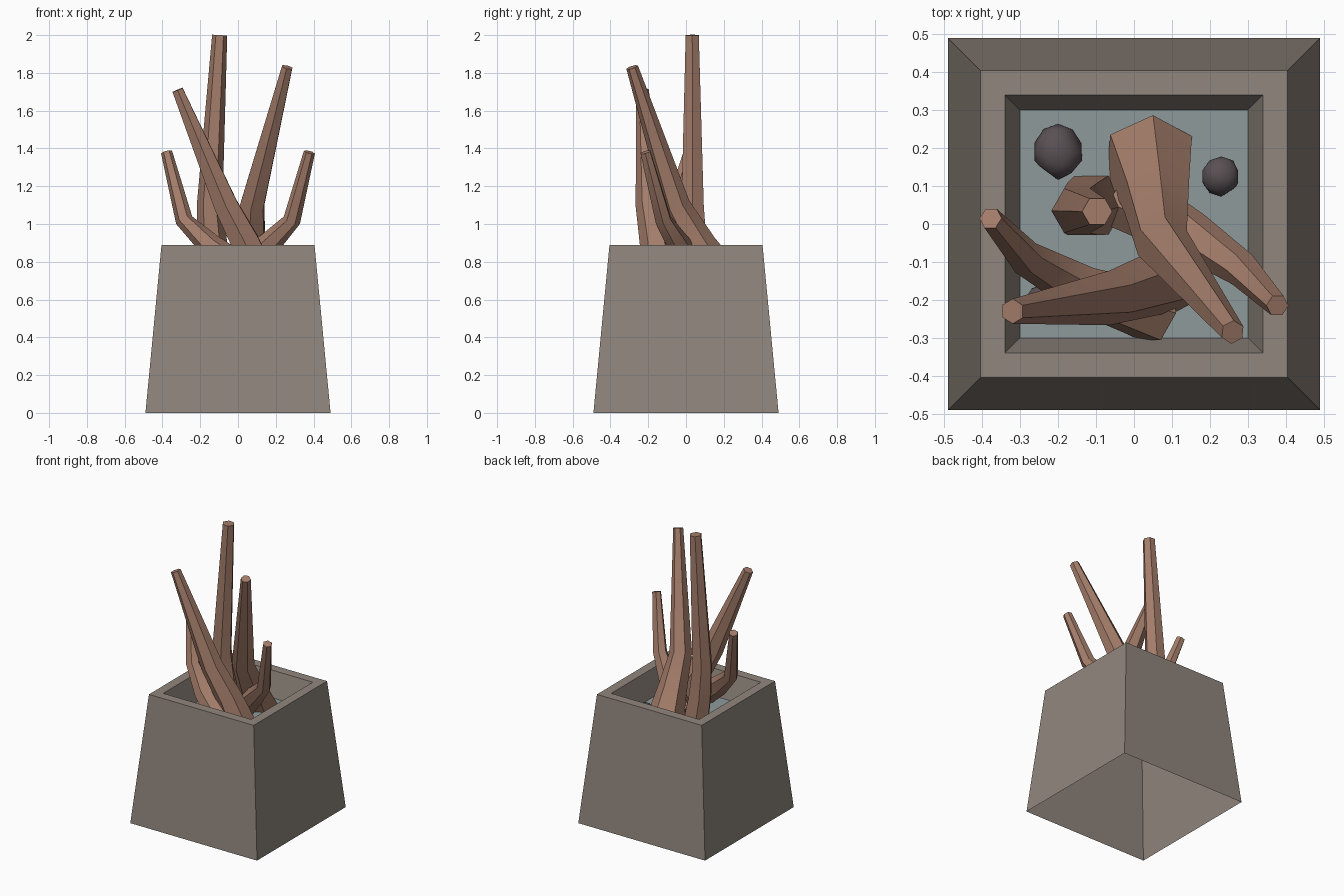
import bpy, bmesh, math, random
from mathutils import Vector

if "Cube" in bpy.data.objects:
    bpy.data.objects.remove(bpy.data.objects["Cube"])

random.seed(4)


def material(name, rgb):
    m = bpy.data.materials.new(name)
    m.diffuse_color = (*rgb, 1)
    m.use_nodes = True
    m.node_tree.nodes["Principled BSDF"].inputs["Base Color"].default_value = m.diffuse_color
    return m


STONE = material("stone", (0.28, 0.24, 0.205))
WOOD = material("wood", (0.37, 0.205, 0.145))
WATER = material("pale_bed", (0.27, 0.32, 0.33))
ROCK = material("dark_rock", (0.10, 0.08, 0.085))


def finish(name, bm, mat, smooth=None):
    me = bpy.data.meshes.new(name)
    bm.to_mesh(me)
    bm.free()
    ob = bpy.data.objects.new(name, me)
    bpy.context.collection.objects.link(ob)
    me.materials.append(mat)
    if smooth:
        bpy.ops.object.select_all(action='DESELECT')
        ob.select_set(True)
        bpy.context.view_layer.objects.active = ob
        bpy.ops.object.shade_smooth_by_angle(angle=math.radians(smooth))
    return ob


def bridge(bm, a, b):
    n = len(a)
    for i in range(n):
        j = (i + 1) % n
        bm.faces.new((a[i], a[j], b[j], b[i]))


def square(bm, h, z):
    return [bm.verts.new((sx * h, sy * h, z))
            for sx, sy in ((-1, -1), (1, -1), (1, 1), (-1, 1))]


# Tapered square planter, open underneath
bm = bmesh.new()
rings = [square(bm, h, z) for h, z in
         ((0.49, 0), (0.405, 0.89), (0.34, 0.89), (0.30, 0.72))]
for a, b in zip(rings, rings[1:]):
    bridge(bm, a, b)
finish("planter", bm, STONE)

# Flat bed inside the planter
bm = bmesh.new()
bm.faces.new(square(bm, 0.30, 0.72))
finish("planter_bed", bm, WATER)


# Tapered bare branches: (x, y, z, radius) along each path
def branch(name, path, turn=0.0, sides=6):
    bm = bmesh.new()
    pts = [Vector(p[:3]) for p in path]
    loops = []
    for i, p in enumerate(pts):
        t = (pts[min(i + 1, len(pts) - 1)] - pts[max(i - 1, 0)]).normalized()
        u = Vector((0, 1, 0)).cross(t).normalized()
        v = t.cross(u)
        r = path[i][3]
        loops.append([bm.verts.new(p + r * (math.cos(a) * u + math.sin(a) * v))
                      for a in (turn + math.tau * k / sides for k in range(sides))])
    for a, b in zip(loops, loops[1:]):
        bridge(bm, a, b)
    bm.faces.new(loops[0][::-1])
    bm.faces.new(loops[-1])
    finish(name, bm, WOOD, 50)


branch("tall_branch", [(-0.11, 0.05, 0.70, 0.09), (-0.135, 0.04, 0.88, 0.08),
                       (-0.15, 0.035, 1.10, 0.068), (-0.097, 0.033, 2.0, 0.04)])
branch("right_branch", [(0.04, 0.18, 0.70, 0.125), (0.06, 0.07, 0.88, 0.095),
                        (0.075, -0.05, 1.10, 0.072), (0.26, -0.285, 1.83, 0.032)], 0.5)
branch("left_branch", [(0.12, -0.13, 0.70, 0.10), (0.04, -0.16, 0.90, 0.085),
                       (-0.065, -0.195, 1.10, 0.072), (-0.32, -0.23, 1.71, 0.033)], 0.5)
branch("small_left_branch", [(0.06, -0.235, 0.73, 0.085), (-0.14, -0.17, 0.88, 0.065),
                             (-0.285, -0.09, 1.02, 0.047), (-0.378, 0.015, 1.38, 0.030)])
branch("small_right_branch", [(-0.01, 0.06, 0.73, 0.085), (0.15, -0.03, 0.88, 0.065),
                              (0.285, -0.12, 1.02, 0.047), (0.378, -0.215, 1.38, 0.030)])

# Loose rocks lying on the bed
for k, (x, y, sx, sy, sz) in enumerate(((-0.20, 0.19, 0.066, 0.074, 0.05),
                                        (0.23, 0.125, 0.052, 0.053, 0.04),
                                        (-0.24, -0.205, 0.05, 0.045, 0.04))):
    bm = bmesh.new()
    bmesh.ops.create_icosphere(bm, subdivisions=2, radius=1)
    lumps = [Vector((random.uniform(-1, 1), random.uniform(-1, 1),
                     random.uniform(-1, 1))).normalized() for _ in range(7)]
    for v in bm.verts:
        for n in lumps:  # flatten chipped sides
            v.co -= n * max(0, v.co.dot(n) - 0.82)
        v.co = Vector((x + v.co.x * sx, y + v.co.y * sy, 0.735 + v.co.z * sz))
    finish(f"rock_{k + 1}", bm, ROCK, 50)
